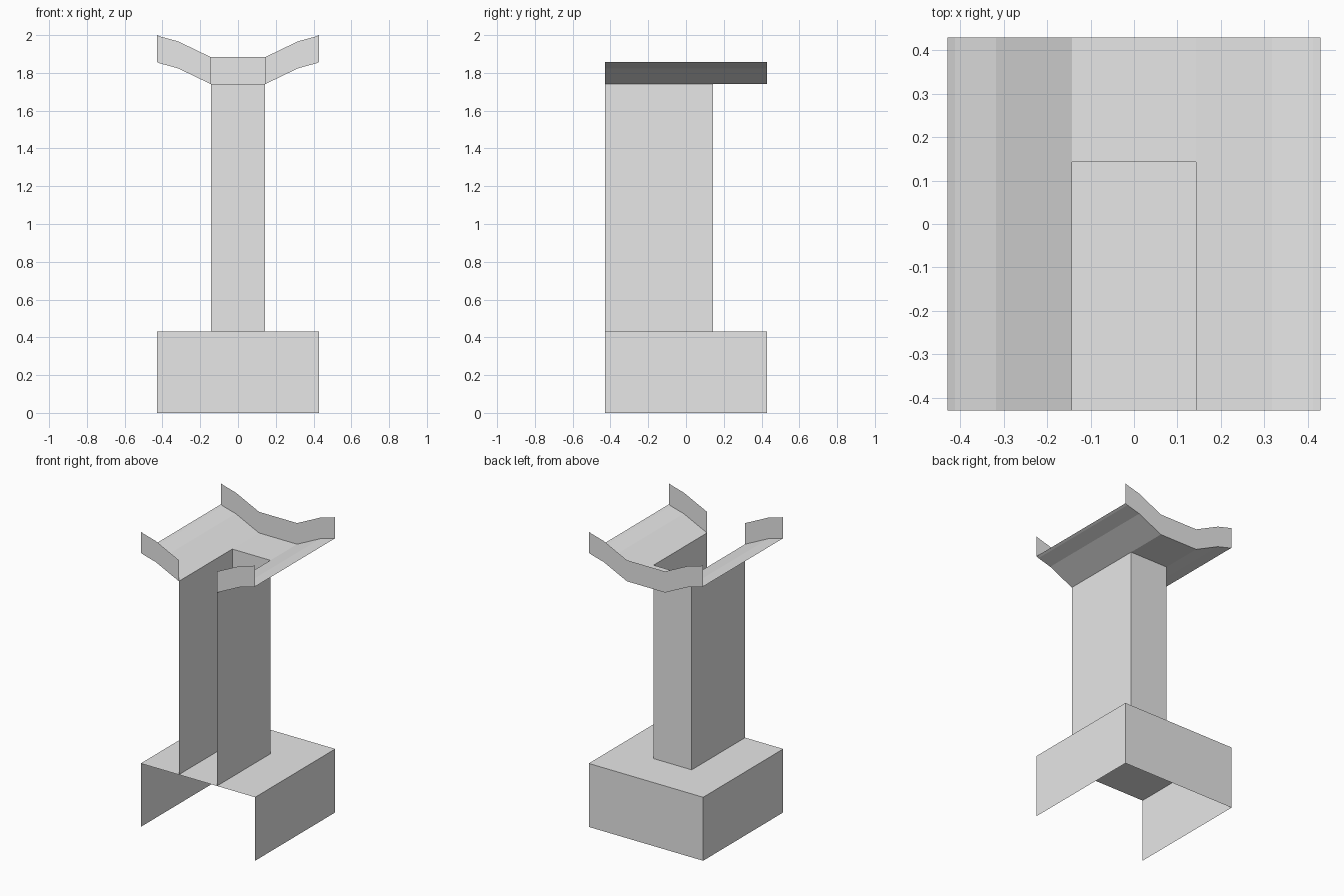
import bpy
import bmesh
from mathutils import Vector

cube = bpy.data.objects.get("Cube")
if cube:
    bpy.data.objects.remove(cube, do_unlink=True)

HALF = 3 / 7      # half width of base and canopy
COL = 1 / 7       # half width of column
BASE_TOP = 0.43
CANOPY = 1.74     # lowest level of canopy
RIM = 1 / 7

grey = bpy.data.materials.new("plain grey")
grey.use_nodes = True
grey.diffuse_color = (0.8, 0.8, 0.8, 1)
grey.node_tree.nodes["Principled BSDF"].inputs["Base Color"].default_value = (0.8, 0.8, 0.8, 1)


def sheets(name, strips):
    """Sweep each open polyline along its vector into a thin surface."""
    bm = bmesh.new()
    for path, sweep in strips:
        sweep = Vector(sweep)
        low = [bm.verts.new(p) for p in path]
        high = [bm.verts.new(Vector(p) + sweep) for p in path]
        for i in range(len(path) - 1):
            bm.faces.new((low[i], low[i + 1], high[i + 1], high[i]))
    bmesh.ops.remove_doubles(bm, verts=bm.verts, dist=0.0001)
    mesh = bpy.data.meshes.new(name)
    bm.to_mesh(mesh)
    bm.free()
    mesh.materials.append(grey)
    obj = bpy.data.objects.new(name, mesh)
    bpy.context.collection.objects.link(obj)
    return obj


def u_path(half, back, z):
    """Path round the right, back and left walls, open at the front."""
    return [(half, -HALF, z), (half, back, z), (-half, back, z), (-half, -HALF, z)]


# Base: three walls and a top, open in front and below
sheets("base_walls", [(u_path(HALF, HALF, 0), (0, 0, BASE_TOP))])
sheets("base_top", [([(-HALF, -HALF, BASE_TOP), (HALF, -HALF, BASE_TOP)], (0, 2 * HALF, 0))])

# Column: three walls, open in front and on top
sheets("column_walls", [(u_path(COL, COL, BASE_TOP), (0, 0, CANOPY - BASE_TOP))])

# Canopy: raised wings either side of the column opening
wing = [(COL, CANOPY), (0.317, 1.824), (0.412, 1.85), (HALF, 2 - RIM)]
right_wing = [(x, -HALF, z) for x, z in wing]
left_wing = [(-x, -HALF, z) for x, z in reversed(wing)]
depth = (0, 2 * HALF, 0)
sheets("canopy_floor", [
    (left_wing, depth),
    (right_wing, depth),
    ([(-COL, COL, CANOPY), (COL, COL, CANOPY)], (0, HALF - COL, 0)),
])

# Rims: split at the front, unbroken at the back
up = (0, 0, RIM)
back_edge = [(x, HALF, z) for x, y, z in reversed(left_wing + right_wing)]
sheets("front_rim", [(left_wing, up), (right_wing, up)])
sheets("back_rim", [(back_edge, up)])
